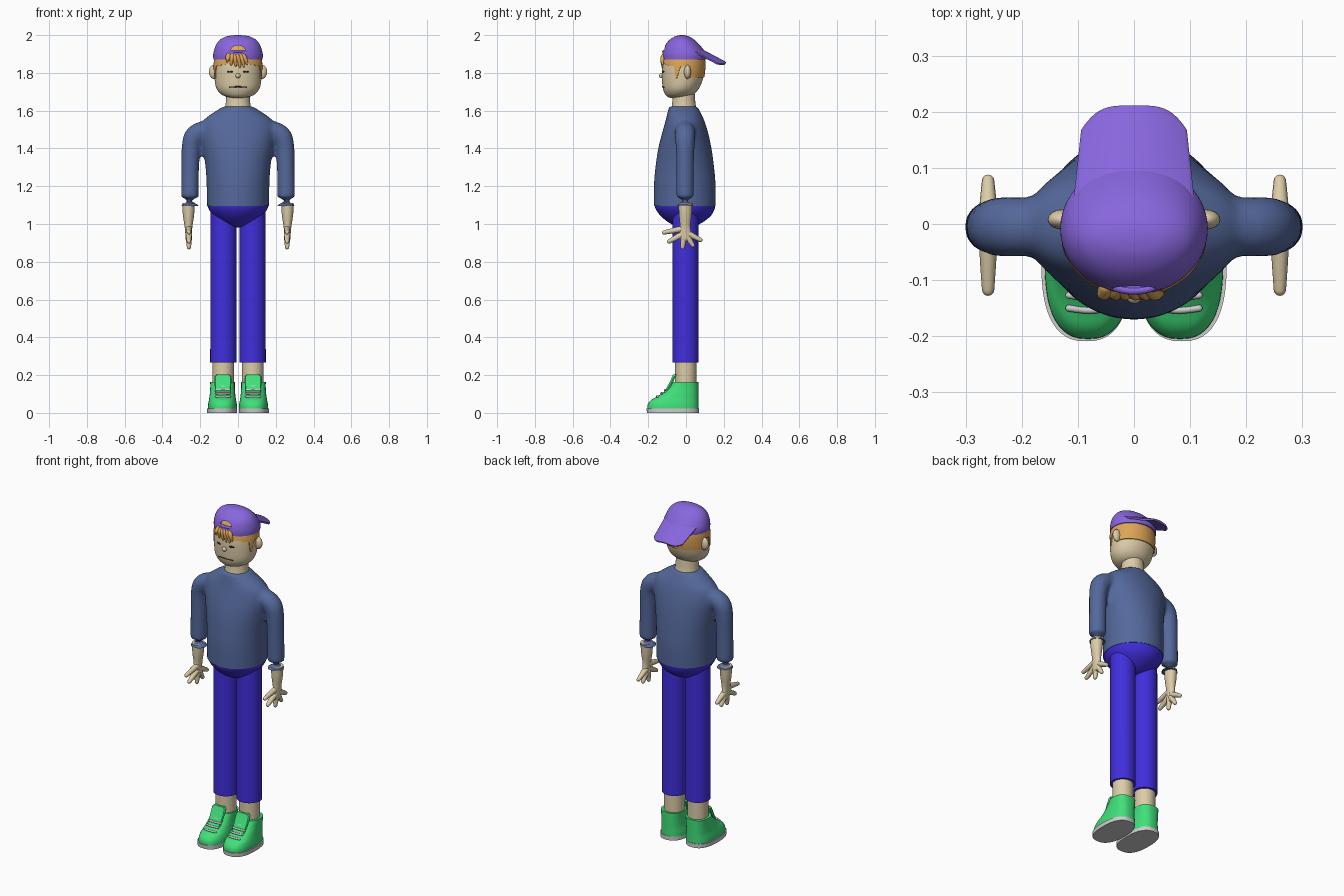
import bpy, bmesh, math
from mathutils import Vector

if "Cube" in bpy.data.objects:
    bpy.data.objects.remove(bpy.data.objects["Cube"])


def mat(name, rgb):
    m = bpy.data.materials.new(name)
    lin = [((c / 255 + 0.055) / 1.055) ** 2.4 for c in rgb]
    m.diffuse_color = (*lin, 1)
    m.use_nodes = True
    m.node_tree.nodes["Principled BSDF"].inputs["Base Color"].default_value = m.diffuse_color
    return m


SKIN = mat("skin", (220, 204, 168))
HAIR = mat("ginger hair", (222, 165, 88))
CAP = mat("cap purple", (136, 102, 222))
SHIRT = mat("shirt blue", (84, 104, 155))
PANTS = mat("trouser indigo", (64, 46, 220))
GREEN = mat("shoe green", (64, 224, 122))
GREY = mat("sole grey", (205, 205, 205))
DARK = mat("feature dark", (50, 45, 45))


def smooth(rows, k=4):
    """Catmull-Rom interpolation through rows of numbers."""
    out = []
    for i in range(len(rows) - 1):
        a, b, c, d = (rows[max(i - 1, 0)], rows[i], rows[i + 1], rows[min(i + 2, len(rows) - 1)])
        for j in range(k):
            t = j / k
            out.append([0.5 * (2 * q + (r - p) * t + (2 * p - 5 * q + 4 * r - s) * t * t
                               + (3 * q - p - 3 * r + s) * t ** 3) for p, q, r, s in zip(a, b, c, d)])
    return out + [list(rows[-1])]


def skin_rings(bm, rings, caps=(True, True)):
    vs = [[bm.verts.new(p) for p in ring] for ring in rings]
    n = len(vs[0])
    for a, b in zip(vs, vs[1:]):
        for i in range(n):
            bm.faces.new((a[i], a[(i + 1) % n], b[(i + 1) % n], b[i]))
    for use, ring in zip(caps, (vs[0], vs[-1])):
        if use:
            bm.faces.new(ring)


def oval(z, rx, yf, yb, cx=0, n=48, p=2.0):
    """Horizontal ring, starting at the front."""
    pts = []
    for i in range(n):
        a = 2 * math.pi * i / n
        s, c = math.sin(a), math.cos(a)
        x = math.copysign(abs(s) ** (2 / p), s) * rx
        y = (yf + yb) / 2 - math.copysign(abs(c) ** (2 / p), c) * (yb - yf) / 2
        pts.append(Vector((cx + x, y, z)))
    return pts


def loft(bm, rows, cx=0, caps=(True, True), p=2.0, k=4, n=48):
    skin_rings(bm, [oval(*r, cx=cx, p=p, n=n) for r in smooth(rows, k)], caps)


def tube(bm, path, radii, n=16, k=4):
    """Round-ended tapered tube along a path."""
    rows = smooth([(*p, r) for p, r in zip(path, radii)], k)
    pts, rad = [Vector(r[:3]) for r in rows], [r[3] for r in rows]
    tan = [(pts[min(i + 1, len(pts) - 1)] - pts[max(i - 1, 0)]).normalized() for i in range(len(pts))]
    data = list(zip(pts, rad, tan))
    ends = [math.radians(a) for a in (25, 50, 70, 84)]
    start = [(pts[0] - tan[0] * rad[0] * math.sin(a), rad[0] * math.cos(a), tan[0]) for a in reversed(ends)]
    stop = [(pts[-1] + tan[-1] * rad[-1] * math.sin(a), rad[-1] * math.cos(a), tan[-1]) for a in ends]
    rings = []
    for c, r, t in start + data + stop:
        q = t.to_track_quat('Z', 'Y')
        rings.append([c + q @ Vector((r * math.cos(2 * math.pi * i / n), r * math.sin(2 * math.pi * i / n), 0))
                      for i in range(n)])
    skin_rings(bm, rings)


def ball(bm, c, size):
    vs = bmesh.ops.create_uvsphere(bm, u_segments=20, v_segments=12, radius=1)["verts"]
    for v in vs:
        v.co = Vector(c) + Vector([v.co[i] * size[i] for i in range(3)])


def finish(bm, name, m, angle=40):
    bmesh.ops.recalc_face_normals(bm, faces=bm.faces)
    me = bpy.data.meshes.new(name)
    bm.to_mesh(me)
    bm.free()
    ob = bpy.data.objects.new(name, me)
    bpy.context.collection.objects.link(ob)
    me.materials.append(m)
    shade(ob, angle)
    return ob


def shade(ob, angle=40):
    bpy.ops.object.select_all(action='DESELECT')
    ob.select_set(True)
    bpy.context.view_layer.objects.active = ob
    bpy.ops.object.shade_smooth_by_angle(angle=math.radians(angle))


def bake(ob):
    dg = bpy.context.evaluated_depsgraph_get()
    me = bpy.data.meshes.new_from_object(ob.evaluated_get(dg))
    ob.modifiers.clear()
    ob.data = me


# Head, neck, ears, nose
HEAD = [(1.668, .03, -.085, -.02), (1.675, .065, -.1, .015), (1.69, .093, -.112, .045), (1.72, .115, -.123, .07),
        (1.77, .124, -.127, .09), (1.83, .125, -.127, .098), (1.88, .119, -.118, .094), (1.93, .1, -.099, .07),
        (1.965, .06, -.065, .03), (1.975, .01, -.025, -.01)]
bm = bmesh.new()
loft(bm, HEAD)
finish(bm, "head", SKIN, 60)
bm = bmesh.new()
loft(bm, [(1.60, .07, -.08, .058), (1.64, .065, -.073, .05), (1.71, .06, -.068, .045)])
finish(bm, "neck", SKIN)
for s, side in ((-1, "left"), (1, "right")):
    bm = bmesh.new()
    ball(bm, (s * .127, .008, 1.805), (.027, .018, .037))
    finish(bm, side + "_ear", SKIN)
bm = bmesh.new()
ball(bm, (0, -.129, 1.785), (.013, .013, .013))
finish(bm, "nose", SKIN)

DENSE = smooth(HEAD, 8)


def head_at(z):
    for a, b in zip(DENSE, DENSE[1:]):
        if a[0] <= z <= b[0]:
            t = (z - a[0]) / (b[0] - a[0])
            return [p + (q - p) * t for p, q in zip(a, b)]
    return DENSE[-1]


def face_point(x, z, out=0):
    _, rx, yf, yb = head_at(z)
    return (x, (yf + yb) / 2 - (yb - yf) / 2 * math.sqrt(1 - (x / rx) ** 2) - out, z)


# Eyes and mouth follow the face surface
for s, side in ((-1, "left"), (1, "right")):
    bm = bmesh.new()
    tube(bm, [face_point(s * x, 1.806) for x in (.03, .042, .055)], (.003, .005, .003), 10)
    finish(bm, side + "_eye", DARK)
bm = bmesh.new()
tube(bm, [face_point(x, 1.727 - 1.5 * x * x) for x in (-.045, -.03, 0, .03, .045)], (.003,) * 5, 8)
finish(bm, "mouth", DARK)

# Hair shell with sideburns, lower rim height by angle from the front
RIM = [(0, 1.848), (.75, 1.845), (.8, 1.836), (1.14, 1.836), (1.22, 1.772), (1.3, 1.77), (1.44, 1.835),
       (1.85, 1.835), (1.92, 1.775), (3.2, 1.775)]


def rim(a):
    for (a0, z0), (a1, z1) in zip(RIM, RIM[1:]):
        if a0 <= a <= a1:
            return z0 + (z1 - z0) * (a - a0) / (a1 - a0)


N, rings = 120, []
for j in range(15):
    ring = []
    for i in range(N):
        a = 2 * math.pi * i / N
        low = rim(min(a, 2 * math.pi - a))
        z = low + (1.968 - low) * max(j - 1, 0) / 13
        _, rx, yf, yb = head_at(z)
        g = -.003 if j == 0 else .005
        ring.append(Vector(((rx + g) * math.sin(a), (yf + yb) / 2 - ((yb - yf) / 2 + g) * math.cos(a), z)))
    rings.append(ring)
bm = bmesh.new()
skin_rings(bm, rings)
finish(bm, "hair", HAIR)

# Fringe locks
bm = bmesh.new()
for x0, x1, z in ((-.05, -.058, 1.862), (-.03, -.036, 1.845), (-.02, -.012, 1.838), (-.005, .01, 1.832),
                  (.01, .032, 1.835), (.025, .048, 1.848)):
    tube(bm, [(x0, -.113, 1.895), ((x0 + x1) / 2, -.124, 1.876), (x1, -.124, z)], (.012, .0125, .006), 12)
finish(bm, "fringe", HAIR)

# Cap crown with the strap opening cut at the front
bm = bmesh.new()
loft(bm, [(1.872, .125, -.12, .103), (1.9, .126, -.12, .102), (1.94, .115, -.108, .073), (1.97, .094, -.085, .043),
          (1.988, .06, -.058, .014), (1.994, .025, -.036, -.006), (1.995, .005, -.024, -.018)], caps=(False, True))
crown = finish(bm, "cap_crown", CAP)
sol = crown.modifiers.new("thick", 'SOLIDIFY')
sol.thickness, sol.offset = .01, 0
bm = bmesh.new()
outline = [(.038 * math.cos(math.pi * i / 16), 1.919 + .026 * math.sin(math.pi * i / 16)) for i in range(17)]
skin_rings(bm, [[Vector((x, y, z)) for x, z in outline] for y in (-.2, -.06)])
cutter = finish(bm, "strap_cutter", CAP)
cutter.hide_render = True
cut = crown.modifiers.new("opening", 'BOOLEAN')
cut.operation, cut.object, cut.solver = 'DIFFERENCE', cutter, 'EXACT'
bake(crown)
bpy.data.objects.remove(cutter)
shade(crown)
bm = bmesh.new()
tube(bm, [(x, -.119 + 5 * x * x, 1.914) for x in (-.045, -.022, 0, .022, .045)], (.007,) * 5, 12)
finish(bm, "cap_strap", CAP)

# Arched cap brim pointing backwards
bm = bmesh.new()
grid = []
for j in range(13):
    row = []
    for i in range(25):
        u, v = i / 12 - 1, j / 12
        y = .03 + v * (.18 - .045 * abs(u) ** 4)
        w = .108 - .11 * (y - .03)
        row.append(bm.verts.new((u * w, y, 1.911 - .53 * (y - .1) - .028 * u * u)))
    grid.append(row)
for a, b in zip(grid, grid[1:]):
    for i in range(24):
        bm.faces.new((a[i], a[i + 1], b[i + 1], b[i]))
brim = finish(bm, "cap_brim", CAP)
sol = brim.modifiers.new("thick", 'SOLIDIFY')
sol.thickness, sol.offset = .012, 0
bev = brim.modifiers.new("round", 'BEVEL')
bev.width, bev.segments = .004, 2
bake(brim)
shade(brim)

# Shirt: torso and sleeves fused, then trimmed flat at the hems
bm = bmesh.new()
loft(bm, [(1.05, .163, -.17, .157), (1.2, .166, -.17, .157), (1.3, .172, -.162, .149), (1.4, .187, -.147, .135),
          (1.48, .2, -.127, .118), (1.54, .19, -.11, .1), (1.58, .145, -.1, .083), (1.623, .077, -.09, .06)])
for s in (-1, 1):
    tube(bm, [(s * x, -.005, z) for x, z in ((.08, 1.51), (.17, 1.497), (.228, 1.468), (.248, 1.41), (.253, 1.3),
                                             (.255, 1.18), (.255, 1.04))], (.05, .052, .054, .05, .047, .047, .047), 24)
shirt = finish(bm, "shirt", SHIRT)
rem = shirt.modifiers.new("fuse", 'REMESH')
rem.mode, rem.voxel_size = 'VOXEL', .011
smo = shirt.modifiers.new("soften", 'SMOOTH')
smo.factor, smo.iterations = .5, 6
bake(shirt)
bm = bmesh.new()
bm.from_mesh(shirt.data)
bmesh.ops.bisect_plane(bm, geom=bm.verts[:] + bm.edges[:] + bm.faces[:], plane_co=(0, 0, 1.096),
                       plane_no=(0, 0, -1), clear_outer=True)
bmesh.ops.holes_fill(bm, edges=[e for e in bm.edges if e.is_boundary])
bm.to_mesh(shirt.data)
bm.free()
shade(shirt, 50)

# Trouser seat
bm = bmesh.new()
loft(bm, [(1.12, .162, -.166, .156), (1.085, .158, -.163, .153), (1.045, .131, -.136, .133), (1.01, .09, -.095, .09),
          (.99, .05, -.055, .05), (.981, .012, -.015, .012)])
finish(bm, "trouser_seat", PANTS)

for s, side in ((-1, "left"), (1, "right")):
    # Trouser leg and ankle
    bm = bmesh.new()
    loft(bm, [(.268, .07, -.072, .067), (1.06, .069, -.071, .066)], cx=s * .077, k=1)
    finish(bm, side + "_trouser_leg", PANTS)
    bm = bmesh.new()
    loft(bm, [(.12, .057, -.058, .055), (.3, .057, -.058, .055)], cx=s * .078, k=1)
    finish(bm, side + "_ankle", SKIN)

    # Forearm and palm
    bm = bmesh.new()
    loft(bm, [(1.11, .033, -.04, .034), (1.05, .03, -.037, .03), (.99, .021, -.032, .024), (.95, .017, -.037, .028),
              (.92, .015, -.032, .025), (.908, .008, -.02, .012)], cx=s * .262, n=24)
    finish(bm, side + "_forearm", SKIN)
    # Spread fingers
    bm = bmesh.new()
    for y0, z0, y1, z1 in ((-.015, .975, -.117, .955), (-.02, .945, -.09, .907), (-.01, .935, -.018, .877),
                           (.005, .935, .036, .887), (.01, .95, .077, .915)):
        tube(bm, [(s * .26, y0, z0), (s * .26, (y0 + y1) / 2, (z0 + z1) / 2), (s * .26, y1, z1)],
             (.017, .0145, .011), 12)
    finish(bm, side + "_fingers", SKIN)

    # Shoe: sole, upper, tongue, laces
    bm = bmesh.new()
    loft(bm, [(0, .08, -.207, .068), (.024, .08, -.209, .068)], cx=s * .085, p=2.5, k=1)
    finish(bm, side + "_shoe_sole", GREY)
    bm = bmesh.new()
    upper = [(.02, .077, -.205, .066), (.045, .076, -.202, .066), (.068, .072, -.185, .066), (.085, .069, -.155, .066),
             (.105, .067, -.125, .066), (.13, .065, -.095, .066), (.163, .065, -.068, .066)]
    loft(bm, upper, cx=s * .082, p=2.5)
    finish(bm, side + "_shoe_upper", GREEN)
    bm = bmesh.new()
    skin_rings(bm, [[Vector((s * .08 + w * c[0], y + c[1], z)) for c in
                     ((-1, 0), (-.9, -.009), (.9, -.009), (1, 0), (.9, .009), (-.9, .009))]
                    for y, z, w in ((-.112, .1, .04), (-.076, .165, .045), (-.064, .193, .044), (-.06, .203, .034))])
    finish(bm, side + "_shoe_tongue", GREEN)
    bm = bmesh.new()
    for y, z in ((-.153, .087), (-.13, .104), (-.109, .122), (-.092, .14)):
        tube(bm, [(s * .08 + x, y - .001 + 3 * x * x, z) for x in (-.036, 0, .036)], (.006,) * 3, 10)
    finish(bm, side + "_shoe_laces", GREY)
